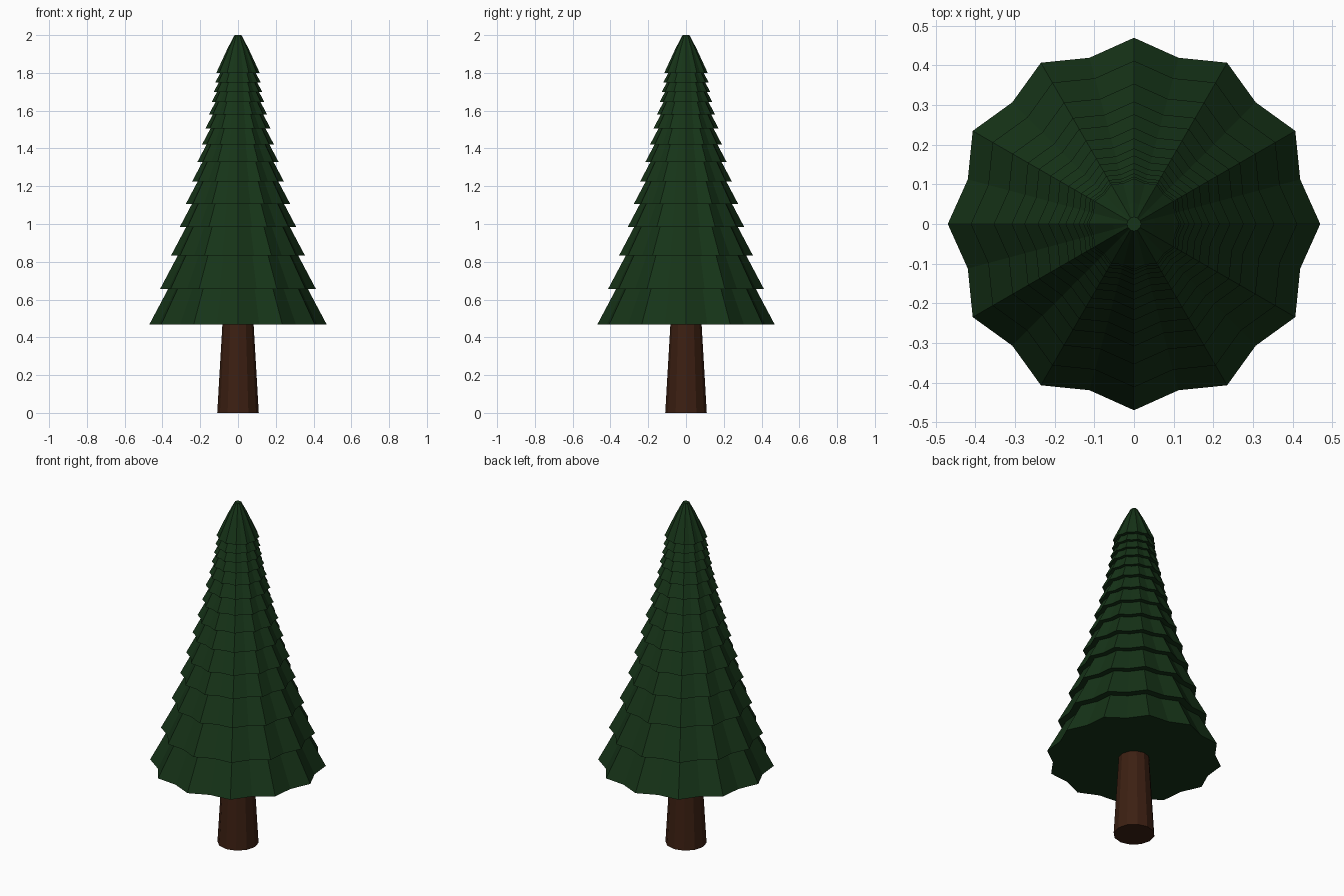
import bpy, bmesh
from math import cos, sin, pi

if "Cube" in bpy.data.objects:
    bpy.data.objects.remove(bpy.data.objects["Cube"])


def material(name, rgb):
    m = bpy.data.materials.new(name)
    m.diffuse_color = (*rgb, 1)
    m.use_nodes = True
    m.node_tree.nodes["Principled BSDF"].inputs["Base Color"].default_value = m.diffuse_color
    return m


def lathe(name, profile, sides, mat, inner=1.0):
    """Stack flat-shaded rings (radius, z); every second point is pulled in by `inner`."""
    bm = bmesh.new()
    rings = []
    for r, z in profile:
        ring = []
        for i in range(sides):
            a = 2 * pi * i / sides
            k = r * (inner if i % 2 else 1.0)
            ring.append(bm.verts.new((k * cos(a), k * sin(a), z)))
        rings.append(ring)
    for lo, hi in zip(rings, rings[1:]):
        for i in range(sides):
            j = (i + 1) % sides
            bm.faces.new((lo[i], lo[j], hi[j], hi[i]))
    bm.faces.new(rings[0][::-1])
    bm.faces.new(rings[-1])
    bmesh.ops.recalc_face_normals(bm, faces=bm.faces)
    me = bpy.data.meshes.new(name)
    bm.to_mesh(me)
    bm.free()
    me.materials.append(mat)
    ob = bpy.data.objects.new(name, me)
    bpy.context.collection.objects.link(ob)
    return ob


green = material("needles", (0.008, 0.034, 0.009))
brown = material("bark", (0.045, 0.014, 0.006))

# Trunk: slightly tapered
lathe("trunk", [(0.11, 0), (0.082, 0.48)], 12, brown)

# Foliage: overlapping skirts, each (rim radius, rim height)
tiers = [(0.47, 0.467), (0.412, 0.657), (0.354, 0.834), (0.309, 0.983),
         (0.277, 1.105), (0.243, 1.225), (0.216, 1.327), (0.191, 1.42),
         (0.173, 1.505), (0.154, 1.58), (0.140, 1.645), (0.128, 1.70),
         (0.120, 1.75), (0.115, 1.80)]
profile = []
for (r, z), (_, z_next) in zip(tiers, tiers[1:]):
    profile += [(r, z), (r - 0.53 * (z_next - z), z_next)]

# Pointed cap on top
profile += [tiers[-1], (0.055, 1.93), (0.018, 2.0)]
lathe("foliage", profile, 24, green, inner=0.924)
